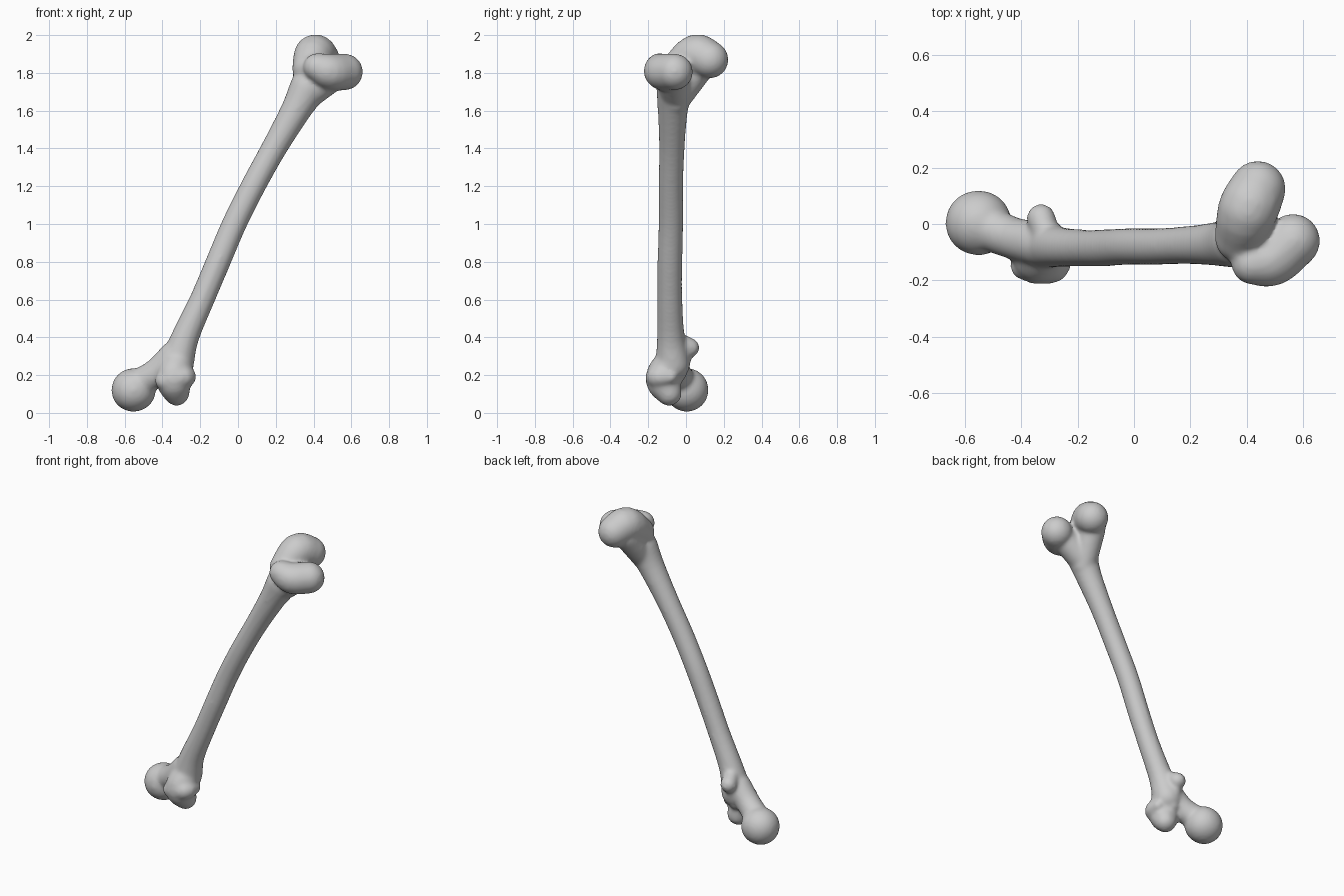
import bpy
import bmesh
from mathutils import Vector

default_cube = bpy.data.objects.get("Cube")
if default_cube:
    bpy.data.objects.remove(default_cube, do_unlink=True)


def make_material(name, colour):
    material = bpy.data.materials.new(name)
    material.use_nodes = True
    material.diffuse_color = colour
    material.node_tree.nodes["Principled BSDF"].inputs["Base Color"].default_value = colour
    return material


def smooth_path(points, steps=4):
    """Catmull-Rom interpolation of (x, y, z, radius) points."""
    pts = [Vector(p) for p in points]
    pts = [pts[0] * 2 - pts[1]] + pts + [pts[-1] * 2 - pts[-2]]
    path = []
    for a, b, c, d in zip(pts, pts[1:], pts[2:], pts[3:]):
        for i in range(steps):
            t = i / steps
            path.append((b * 2 + (c - a) * t + (a * 2 - b * 5 + c * 4 - d) * t**2
                         + (b * 3 - a - c * 3 + d) * t**3) / 2)
    return path + [pts[-2]]


def add_limb(target, points):
    """Rounded, tapering solid swept through the points as hulls of spheres."""
    path = smooth_path(points)
    for start, end in zip(path, path[1:]):
        part = bmesh.new()
        for ball in (start, end):
            made = bmesh.ops.create_icosphere(part, subdivisions=3, radius=ball.w)
            bmesh.ops.translate(part, verts=made["verts"], vec=ball.xyz)
        hull = bmesh.ops.convex_hull(part, input=part.verts[:])
        loose = {g for g in hull["geom_interior"] + hull["geom_unused"]
                 if isinstance(g, bmesh.types.BMVert)}
        bmesh.ops.delete(part, geom=list(loose), context="VERTS")
        # drop the sphere faces left inside the hull
        keep = {g for g in hull["geom"] if isinstance(g, bmesh.types.BMFace)}
        inner = [f for f in part.faces if f not in keep]
        bmesh.ops.delete(part, geom=inner, context="FACES")
        bmesh.ops.recalc_face_normals(part, faces=part.faces[:])
        piece = bpy.data.meshes.new("piece")
        part.to_mesh(piece)
        part.free()
        target.from_mesh(piece)
        bpy.data.meshes.remove(piece)


limbs = {
    "shaft": [(-.325, -.07, .26, .092), (-.28, -.08, .4, .074), (-.19, -.085, .6, .066),
              (-.105, -.085, .8, .066), (-.02, -.08, 1, .066), (.08, -.08, 1.2, .066),
              (.19, -.075, 1.4, .068), (.305, -.07, 1.6, .08), (.37, -.06, 1.72, .098)],
    "inner_condyle": [(.375, -.05, 1.82, .088), (.405, .05, 1.895, .108), (.44, .125, 1.87, .1)],
    "inner_flare": [(.35, -.06, 1.65, .075), (.39, .07, 1.83, .08)],
    "outer_condyle": [(.42, -.14, 1.83, .075), (.49, -.125, 1.805, .096), (.565, -.06, 1.805, .097)],
    "outer_flare": [(.38, -.06, 1.7, .085), (.5, -.07, 1.79, .085)],
    "head": [(-.555, .004, .121, .116), (-.55, .004, .122, .116)],
    "neck": [(-.53, -.01, .15, .08), (-.43, -.05, .215, .075), (-.34, -.07, .3, .08)],
    "greater_trochanter": [(-.32, -.08, .27, .085), (-.34, -.12, .18, .095), (-.325, -.09, .105, .068)],
    "trochanter_edge": [(-.39, -.15, .17, .05), (-.29, -.15, .19, .06), (-.26, -.08, .19, .035)],
    "lesser_trochanter": [(-.31, -.04, .38, .045), (-.33, .02, .345, .052)],
    "trochanter_crest": [(-.33, .0, .32, .04), (-.34, -.04, .2, .04)],
}

# All the rounded parts fuse into one continuous bone
body = bmesh.new()
for points in limbs.values():
    add_limb(body, points)
mesh = bpy.data.meshes.new("thigh_bone")
body.to_mesh(mesh)
body.free()
bone = bpy.data.objects.new("thigh_bone", mesh)
bpy.context.collection.objects.link(bone)
mesh.materials.append(make_material("bone grey", (.6, .6, .6, 1)))

fuse = bone.modifiers.new("fuse", "REMESH")
fuse.mode = "VOXEL"
fuse.voxel_size = .01
fuse.use_smooth_shade = True
soften = bone.modifiers.new("soften", "SMOOTH")
soften.factor = .5
soften.iterations = 14

for polygon in mesh.polygons:
    polygon.use_smooth = True
